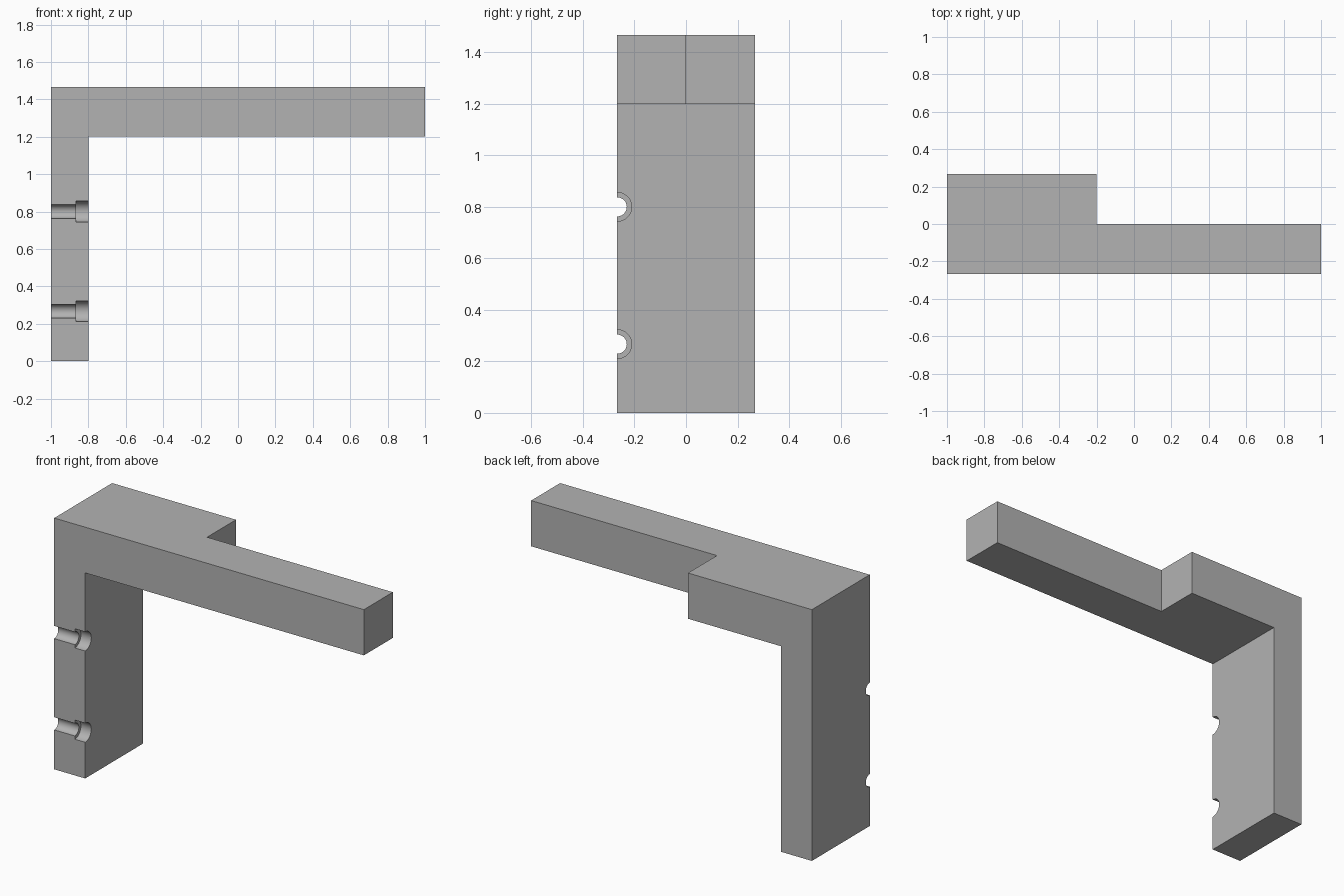
import bpy
import bmesh
import math

cube = bpy.data.objects.get("Cube")
if cube:
    bpy.data.objects.remove(cube, do_unlink=True)

WIDTH = 0.534      # full depth along y
HEIGHT = 1.467
ARM_Z = 1.2        # underside of the arm
POST_X = -0.8      # inner face of the post
FRONT = -WIDTH / 2

# Plain grey
grey = bpy.data.materials.new("plain_grey")
grey.use_nodes = True
colour = (0.45, 0.45, 0.45, 1)
grey.diffuse_color = colour
grey.node_tree.nodes["Principled BSDF"].inputs["Base Color"].default_value = colour


def make_object(name, bm):
    bmesh.ops.recalc_face_normals(bm, faces=bm.faces)
    mesh = bpy.data.meshes.new(name)
    bm.to_mesh(mesh)
    bm.free()
    mesh.materials.append(grey)
    obj = bpy.data.objects.new(name, mesh)
    bpy.context.collection.objects.link(obj)
    return obj


def extrude_profile(name, points, y0, y1):
    bm = bmesh.new()
    face = bm.faces.new([bm.verts.new((x, y0, z)) for x, z in points])
    result = bmesh.ops.extrude_face_region(bm, geom=[face])
    verts = [v for v in result["geom"] if isinstance(v, bmesh.types.BMVert)]
    bmesh.ops.translate(bm, verts=verts, vec=(0, y1 - y0, 0))
    return make_object(name, bm)


def rod(name, x0, x1, z, radius):
    bm = bmesh.new()
    bmesh.ops.create_cone(bm, cap_ends=True, segments=48, radius1=radius,
                          radius2=radius, depth=x1 - x0)
    obj = make_object(name, bm)
    obj.rotation_euler = (0, math.pi / 2, 0)
    obj.location = ((x0 + x1) / 2, FRONT, z)
    return obj


def cut(target, cutter):
    mod = target.modifiers.new("cut", 'BOOLEAN')
    mod.operation = 'DIFFERENCE'
    mod.solver = 'EXACT'
    mod.object = cutter
    bpy.context.view_layer.update()
    bpy.context.view_layer.objects.active = target
    bpy.ops.object.modifier_apply(modifier=mod.name)
    bpy.data.objects.remove(cutter, do_unlink=True)


# Post and arm as one L-shaped body
bracket = extrude_profile("bracket", [
    (-1, 0), (POST_X, 0), (POST_X, ARM_Z),
    (1, ARM_Z), (1, HEIGHT), (-1, HEIGHT)], FRONT, -FRONT)

# Notch that narrows the outer arm to the front half
cut(bracket, extrude_profile("notch_cutter", [
    (-0.2, 1), (1.2, 1), (1.2, 1.6), (-0.2, 1.6)], 0, 0.5))

# Half-open screw holes with counterbores
for z in (0.267, 0.8):
    cut(bracket, rod("hole_cutter", -1.1, -0.7, z, 0.037))
    cut(bracket, rod("counterbore_cutter", -0.867, -0.7, z, 0.056))

# Smooth hole walls, sharp body edges
bpy.ops.object.select_all(action='DESELECT')
bracket.select_set(True)
bpy.context.view_layer.objects.active = bracket
bpy.ops.object.shade_smooth_by_angle(angle=math.radians(30))
